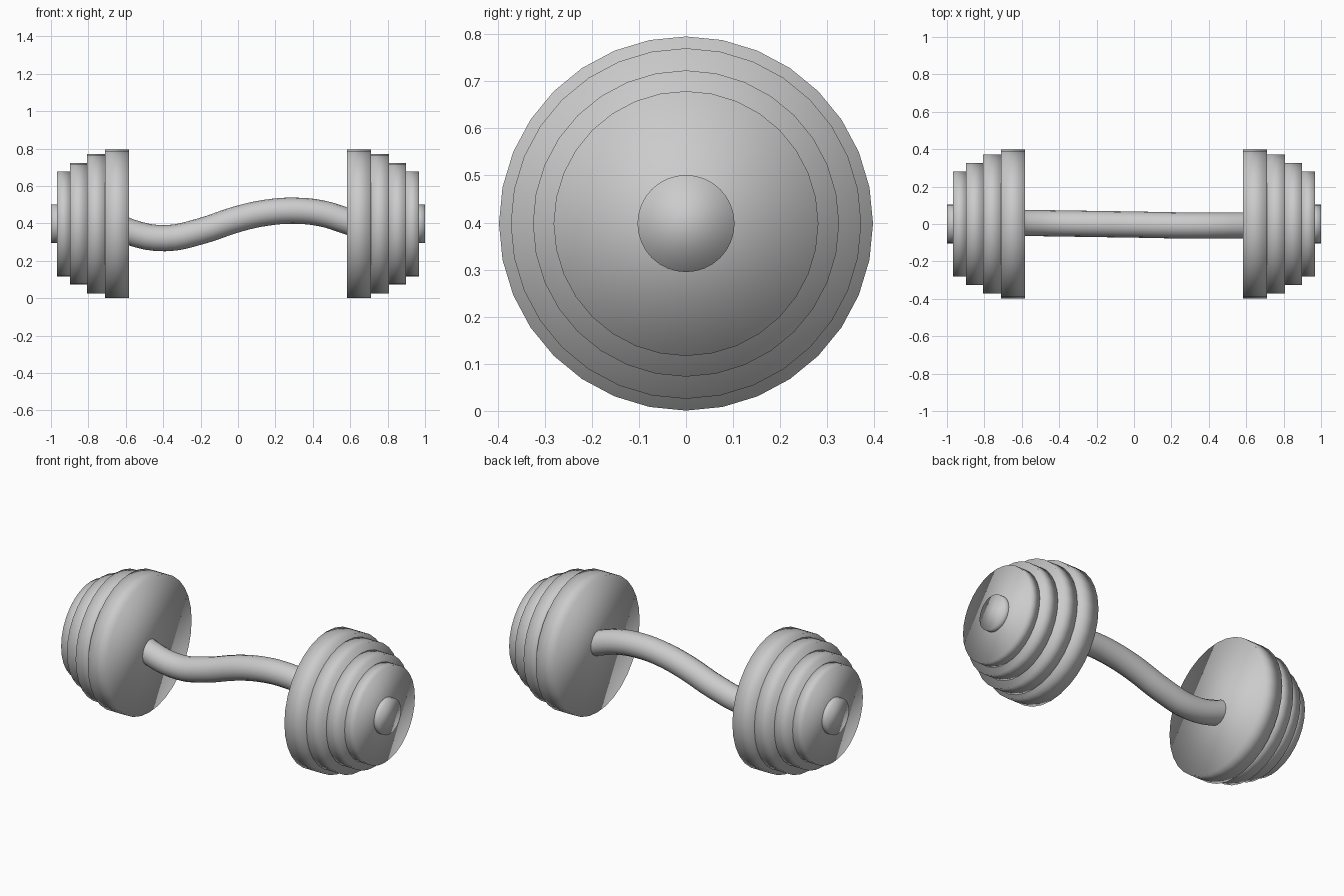
import bpy
from math import pi

if "Cube" in bpy.data.objects:
    bpy.data.objects.remove(bpy.data.objects["Cube"])

AXIS_Z = 0.398


def disc(name, side, x0, x1, radius):
    """Smooth-shaded round plate lying along x between x0 and x1."""
    bpy.ops.mesh.primitive_cylinder_add(
        vertices=32, radius=radius, depth=x1 - x0,
        location=(side * (x0 + x1) / 2, 0, AXIS_Z), rotation=(pi / 2, 0, side * pi / 2))
    obj = bpy.context.object
    obj.name = name
    bpy.ops.object.shade_smooth()
    return obj


# Weight plates and end caps, mirrored left and right
plates = [
    ("large_plate", 0.583, 0.710, 0.397),
    ("medium_plate", 0.708, 0.808, 0.372),
    ("small_plate", 0.806, 0.898, 0.325),
    ("outer_plate", 0.896, 0.967, 0.281),
    ("end_cap", 0.940, 1.000, 0.103),
]
for label, side in (("left", -1), ("right", 1)):
    for name, x0, x1, r in plates:
        disc(f"{label}_{name}", side, x0, x1, r)

# Bent handle bar
path = [(-0.66, 0.007, 0.395), (-0.58, 0.006, 0.355), (-0.39, 0.003, 0.321),
        (-0.20, 0.000, 0.358), (0.0, -0.003, 0.424), (0.15, -0.006, 0.457),
        (0.30, -0.008, 0.468), (0.45, -0.008, 0.453), (0.58, -0.008, 0.413),
        (0.66, -0.008, 0.385)]
curve = bpy.data.curves.new("handle_bar", "CURVE")
curve.dimensions = "3D"
curve.bevel_depth = 0.070
curve.bevel_resolution = 6
curve.resolution_u = 4
curve.use_fill_caps = True
spline = curve.splines.new("BEZIER")
spline.bezier_points.add(len(path) - 1)
for point, co in zip(spline.bezier_points, path):
    point.co = co
    point.handle_left_type = point.handle_right_type = "AUTO"
bar = bpy.data.objects.new("handle_bar", curve)
bpy.context.collection.objects.link(bar)
bpy.ops.object.select_all(action="DESELECT")
bar.select_set(True)
bpy.context.view_layer.objects.active = bar
bpy.ops.object.convert(target="MESH")
bpy.ops.object.shade_smooth()
